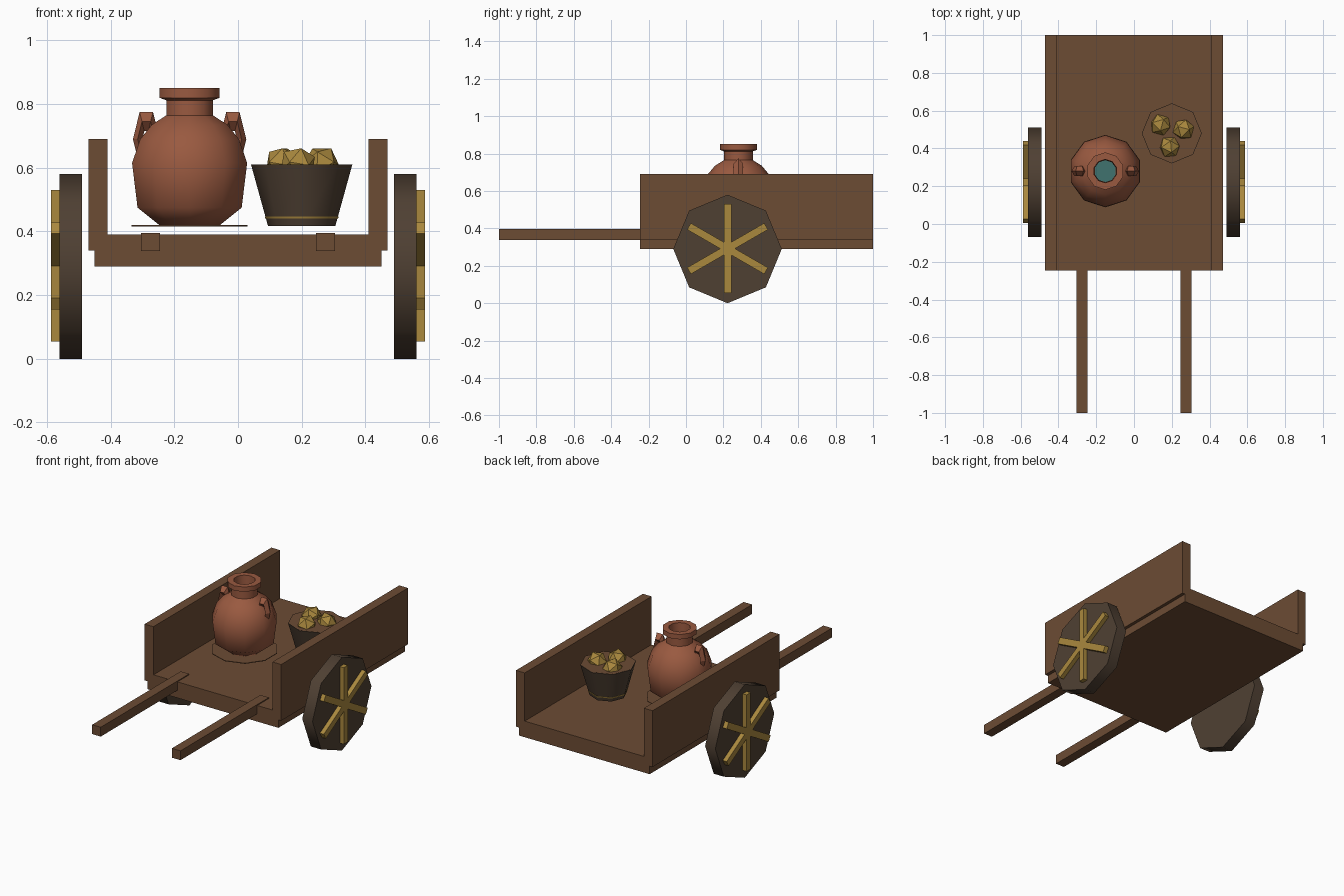
import bpy, bmesh
from math import pi, sin, cos, radians
from mathutils import Matrix

if "Cube" in bpy.data.objects:
    bpy.data.objects.remove(bpy.data.objects["Cube"])


def material(name, rgb):
    m = bpy.data.materials.new(name)
    m.diffuse_color = [(c / 255) ** 2.2 for c in rgb] + [1]
    m.use_nodes = True
    m.node_tree.nodes["Principled BSDF"].inputs["Base Color"].default_value = m.diffuse_color
    return m


WOOD = material("wood", (108, 77, 55))
DARK = material("dark_wood", (80, 66, 54))
GOLD = material("gold", (168, 135, 64))
CLAY = material("clay", (152, 90, 66))
TEAL = material("teal", (66, 114, 110))


def finish(bm, name, mat, smooth=None):
    bmesh.ops.recalc_face_normals(bm, faces=bm.faces)
    me = bpy.data.meshes.new(name)
    bm.to_mesh(me)
    bm.free()
    me.materials.append(mat)
    ob = bpy.data.objects.new(name, me)
    bpy.context.collection.objects.link(ob)
    if smooth:
        bpy.ops.object.select_all(action='DESELECT')
        ob.select_set(True)
        bpy.context.view_layer.objects.active = ob
        bpy.ops.object.shade_smooth_by_angle(angle=radians(smooth))
    return ob


def box(name, lo, hi, mat, rot=0):
    """Box between two corners, turned about x through its centre."""
    size = [b - a for a, b in zip(lo, hi)]
    mid = [(a + b) / 2 for a, b in zip(lo, hi)]
    bm = bmesh.new()
    bmesh.ops.create_cube(bm, size=1, matrix=Matrix.Translation(mid)
                          @ Matrix.Rotation(rot, 4, 'X') @ Matrix.Diagonal((*size, 1)))
    return finish(bm, name, mat)


def lathe(name, profile, sides, mat, matrix, smooth=50):
    """Revolve (radius, z) points about z, capping both ends."""
    bm = bmesh.new()
    rings = [[bm.verts.new((r * cos(pi / 2 + 2 * pi * i / sides),
                            r * sin(pi / 2 + 2 * pi * i / sides), z))
              for i in range(sides)] for r, z in profile]
    for a, b in zip(rings, rings[1:]):
        for i in range(sides):
            j = (i + 1) % sides
            bm.faces.new((a[i], a[j], b[j], b[i]))
    bm.faces.new(rings[0])
    bm.faces.new(rings[-1])
    bm.transform(matrix)
    return finish(bm, name, mat, smooth)


# Cart bed
box("cart_bed", (-.45, -.245, .29), (.45, 1, .39), WOOD)

# Mirrored side panels, pull shafts, wheels and spokes
WY, WZ = .222, .29
for s, side in ((-1, "left"), (1, "right")):
    def span(a, b):
        return sorted((s * a, s * b))
    x0, x1 = span(.41, .47)
    box(side + "_panel", (x0, -.247, .34), (x1, 1, .69), WOOD)
    x0, x1 = span(.245, .304)
    box(side + "_shaft", (x0, -1, .338), (x1, -.13, .396), WOOD)
    lathe(side + "_wheel", [(.29, -.035), (.29, .035)], 8, DARK,
          Matrix.Translation((s * .525, WY, WZ)) @ Matrix.Rotation(pi / 2, 4, 'Y'), 60)
    x0, x1 = span(.54, .587)
    for k in range(3):
        box(f"{side}_spoke_{k + 1}", (x0, WY - .02, WZ - .236),
            (x1, WY + .02, WZ + .24), GOLD, k * pi / 3)

# Clay jar with open neck, liquid and base mat
JX, JY = -.152, .28
at_jar = Matrix.Translation((JX, JY, 0))
lathe("jar", [(.1, .42), (.172, .475), (.19, .615), (.163, .69), (.125, .735), (.077, .765),
              (.077, .812), (.099, .82), (.099, .85), (.062, .85), (.058, .76), (.058, .715)],
      10, CLAY, at_jar)
lathe("jar_liquid", [(.058, .71), (.058, .722)], 10, TEAL, at_jar)
lathe("jar_mat", [(.192, .416), (.192, .42)], 10, WOOD, at_jar)

# Jar ears: squashed six-sided rings standing upright
for s, side in ((-1, "left"), (1, "right")):
    bm = bmesh.new()
    rings = []
    for i in range(6):
        a = pi / 3 * i
        rings.append([bm.verts.new((JX + s * .136 + r * .042 * cos(a), JY + y,
                                    .69 + r * .098 * sin(a)))
                      for r, y in ((1, 0), (.65, .026), (.3, 0), (.65, -.026))])
    for i in range(6):
        a, b = rings[i], rings[(i + 1) % 6]
        for j in range(4):
            k = (j + 1) % 4
            bm.faces.new((a[j], a[k], b[k], b[j]))
    finish(bm, side + "_jar_ear", CLAY)

# Bucket with a thin gold band
at_bucket = Matrix.Translation((.2, .48, 0))
lathe("bucket", [(.106, .418), (.159, .61)], 8, DARK, at_bucket)
lathe("bucket_fill", [(.15, .605), (.156, .611)], 8, WOOD, at_bucket)
lathe("bucket_band", [(.114, .44), (.116, .447)], 8, GOLD, at_bucket)

# Gold nuggets heaped in the bucket
for n, (x, y, turn) in enumerate(((.14, .525, 0), (.262, .5, 90), (.188, .408, 20))):
    bm = bmesh.new()
    bmesh.ops.create_icosphere(
        bm, subdivisions=1, radius=.058,
        matrix=Matrix.Translation((x, y, .612)) @ Matrix.Rotation(radians(turn), 4, 'Z')
        @ Matrix.Rotation(radians(31.7), 4, 'X'))
    finish(bm, f"nugget_{n + 1}", GOLD)
